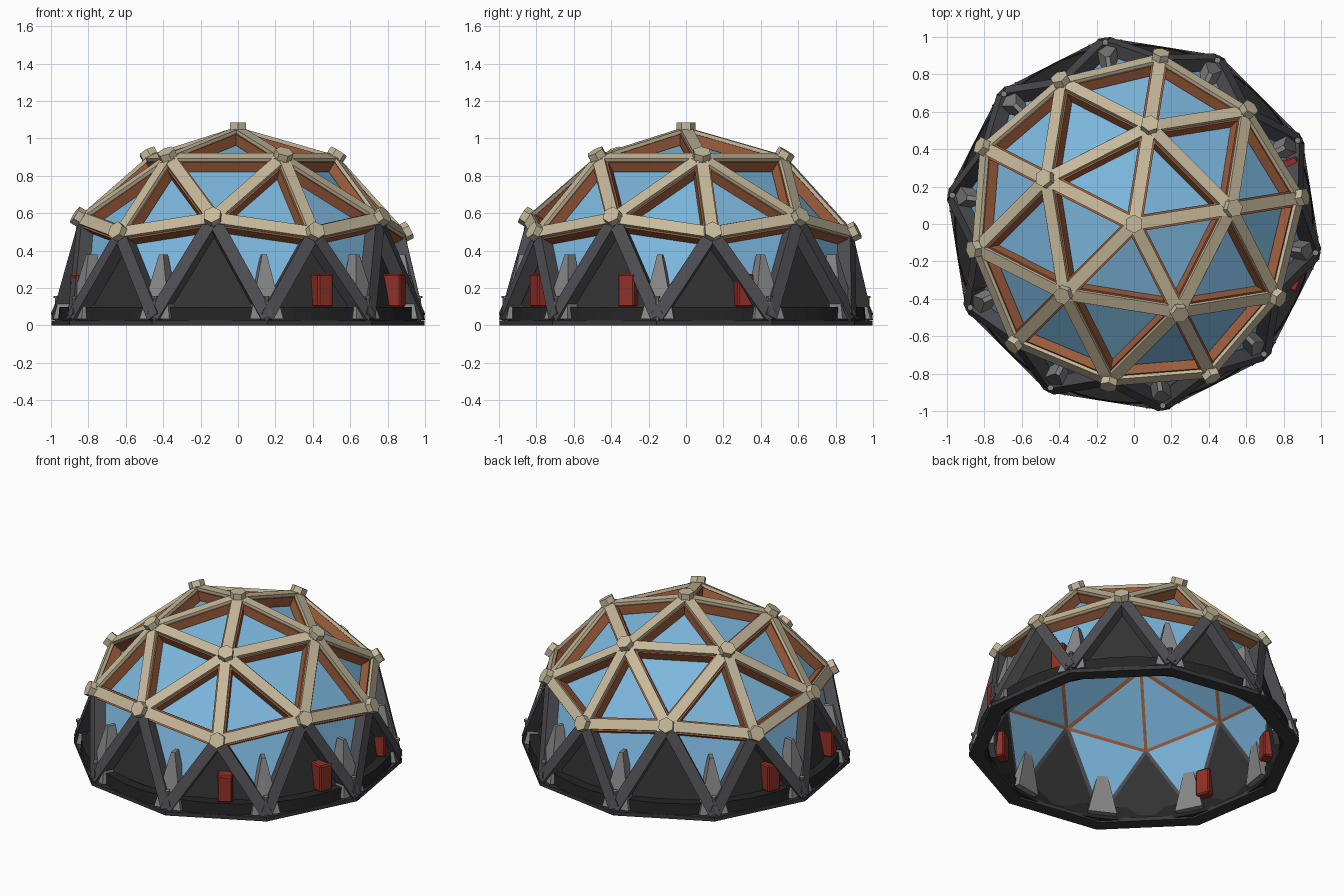
import bpy, bmesh, math
from mathutils import Vector, Matrix

if "Cube" in bpy.data.objects:
    bpy.data.objects.remove(bpy.data.objects["Cube"])

CZ = 0.047                      # height of the sphere centre
C = Vector((0, 0, CZ))


def mat(name, rgb):
    m = bpy.data.materials.new(name)
    m.diffuse_color = (*rgb, 1)
    m.use_nodes = True
    m.node_tree.nodes["Principled BSDF"].inputs["Base Color"].default_value = m.diffuse_color
    return m


TAN = mat("tan_timber", (0.57, 0.49, 0.33))
RUST = mat("rust_frame", (0.33, 0.11, 0.045))
GLASS = mat("blue_glass", (0.20, 0.47, 0.72))
STEEL = mat("dark_steel", (0.075, 0.073, 0.082))
PANEL = mat("charcoal_panel", (0.032, 0.032, 0.032))
CURB = mat("black_curb", (0.018, 0.018, 0.018))
BASE = mat("base_rail", (0.04, 0.038, 0.045))
GREY = mat("grey_block", (0.24, 0.24, 0.245))
RED = mat("red_box", (0.28, 0.03, 0.02))


def finish(bm, name, *mats):
    bmesh.ops.recalc_face_normals(bm, faces=bm.faces)
    me = bpy.data.meshes.new(name)
    bm.to_mesh(me)
    bm.free()
    for m in mats:
        me.materials.append(m)
    ob = bpy.data.objects.new(name, me)
    bpy.context.collection.objects.link(ob)
    return ob


def hexa(bm, lo, hi):
    """Solid between two four-point loops."""
    a = [bm.verts.new(p) for p in lo]
    b = [bm.verts.new(p) for p in hi]
    bm.faces.new(a[::-1])
    bm.faces.new(b)
    for i in range(4):
        j = (i + 1) % 4
        bm.faces.new((a[i], a[j], b[j], b[i]))


def strut(bm, u, v, r0, r1, w):
    """Beam between two sphere directions, from radius r0 to r1."""
    s = u.cross(v).normalized() * w / 2
    loop = lambda r: [C + u * r - s, C + v * r - s, C + v * r + s, C + u * r + s]
    hexa(bm, loop(r0), loop(r1))


def polar(a, r, t, z):
    """Point at angle a (degrees), radius r, sideways offset t, height z."""
    a = math.radians(a)
    return Vector((r * math.cos(a) - t * math.sin(a),
                   r * math.sin(a) + t * math.cos(a), z))


def block(bm, a, lo, hi):
    """Radial block; lo / hi = (inner r, outer r, width, z)."""
    q = lambda r0, r1, w, z: [polar(a, r0, -w / 2, z), polar(a, r1, -w / 2, z),
                              polar(a, r1, w / 2, z), polar(a, r0, w / 2, z)]
    hexa(bm, q(*lo), q(*hi))


# geodesic layout: upper half of a twice-divided icosahedron
geo = bmesh.new()
bmesh.ops.create_icosphere(geo, subdivisions=2, radius=1)
bmesh.ops.delete(geo, geom=[v for v in geo.verts if v.co.z < -0.05], context='VERTS')
corner = next(v.co for v in geo.verts if 0.43 < v.co.z < 0.48)
turn = math.radians(9) - math.atan2(corner.y, corner.x)
bmesh.ops.rotate(geo, verts=geo.verts, matrix=Matrix.Rotation(turn, 3, 'Z'))
low = lambda v: v.co.z < 0.1
edges = [(e.verts[0].co.copy(), e.verts[1].co.copy(), sum(map(low, e.verts))) for e in geo.edges]
nodes = [v.co.copy() for v in geo.verts if not low(v)]

# timber caps, rust frames and steel legs
cap, frame, leg = bmesh.new(), bmesh.new(), bmesh.new()
for u, v, n in edges:
    if n == 0:
        strut(cap, u, v, 0.992, 1.012, 0.066)
        strut(frame, u, v, 0.932, 0.992, 0.086)
    elif n == 1:
        strut(leg, u, v, 0.932, 1.008, 0.07)
finish(cap, "timber_struts", TAN)
finish(frame, "window_frames", RUST)
finish(leg, "steel_legs", STEEL)

# hexagonal hubs on every upper joint
hub = bmesh.new()
for d in nodes:
    m = Matrix.Translation(C + d * 1.018) @ d.to_track_quat('Z', 'Y').to_matrix().to_4x4()
    bmesh.ops.create_cone(hub, cap_ends=True, segments=6, radius1=0.05, radius2=0.05,
                          depth=0.042, matrix=m)
finish(hub, "joint_hubs", TAN)

# shell: glass, with charcoal triangles standing on the base
for f in geo.faces:
    f.material_index = 1 if sum(map(low, f.verts)) == 2 else 0
for v in geo.verts:
    v.co = C + v.co * 0.934
finish(geo, "shell_panels", GLASS, PANEL)

# base rail of ten straight pieces
rail = bmesh.new()
for k in range(10):
    a, b = 27 + 36 * k, 63 + 36 * k
    q = lambda z: [polar(a, 0.92, 0, z), polar(a, 1.01, 0, z),
                   polar(b, 1.01, 0, z), polar(b, 0.92, 0, z)]
    hexa(rail, q(0), q(0.026))
finish(rail, "base_rail", BASE)

# round curb ring
curb = bmesh.new()
N = 60
prof = [(0.89, 0.012), (0.962, 0.012), (0.955, 0.1), (0.89, 0.1)]
rings = [[curb.verts.new(polar(360 * i / N, r, 0, z)) for r, z in prof] for i in range(N)]
for i in range(N):
    a, b = rings[i], rings[(i + 1) % N]
    for j in range(4):
        k = (j + 1) % 4
        curb.faces.new((a[j], b[j], b[k], a[k]))
finish(curb, "curb_ring", CURB)

# tapered anchor blocks and capped pins at the base corners
anchors, pins = bmesh.new(), bmesh.new()
for k in range(10):
    a = 27 + 36 * k
    block(anchors, a, (0.85, 0.985, 0.18, 0.035), (0.85, 0.905, 0.025, 0.38))
    for r, z0, z1 in ((0.009, 0.02, 0.147), (0.016, 0.147, 0.158)):
        bmesh.ops.create_cone(pins, cap_ends=True, segments=10, radius1=r, radius2=r, depth=z1 - z0,
                              matrix=Matrix.Translation(polar(a, 0.983, 0, (z0 + z1) / 2)))
finish(anchors, "anchor_blocks", GREY)
finish(pins, "anchor_pins", GREY)

# red boxes standing on the curb
boxes = bmesh.new()
for a in (-60, -20, 20, 160, 200):
    block(boxes, a, (0.83, 0.94, 0.092, 0.1), (0.83, 0.94, 0.092, 0.275))
ob = finish(boxes, "red_boxes", RED)
bev = ob.modifiers.new("edge", 'BEVEL')
bev.width = 0.008
bev.segments = 1
